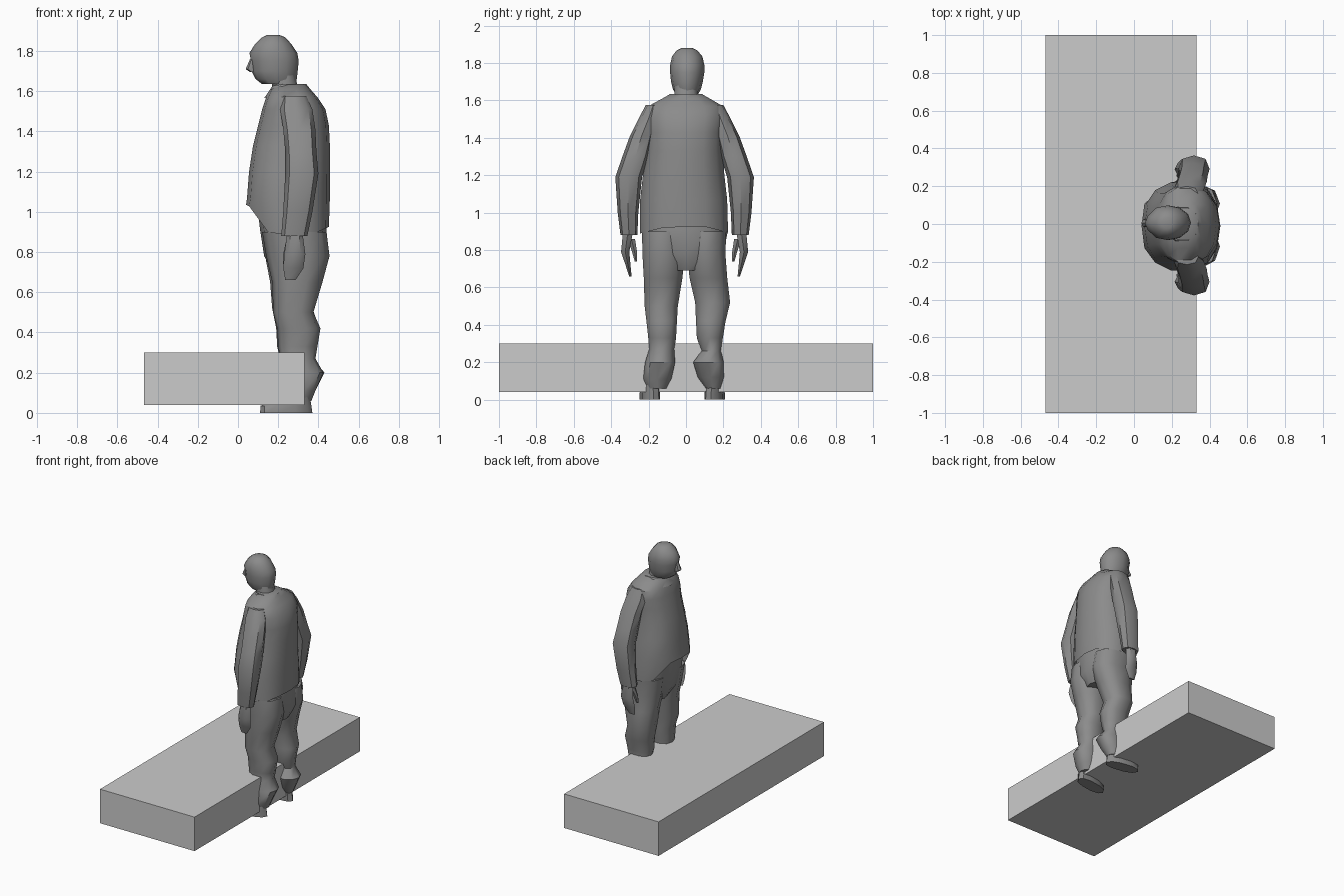
import bpy, bmesh, math


def material(name, v):
    m = bpy.data.materials.new(name)
    m.diffuse_color = (v, v, v, 1)
    return m


LIGHT = material("light grey", 0.6)
DARK = material("mid grey", 0.26)


def finish(name, bm, mat, smooth=True):
    bmesh.ops.recalc_face_normals(bm, faces=bm.faces)
    me = bpy.data.meshes.new(name)
    bm.to_mesh(me)
    bm.free()
    me.materials.append(mat)
    ob = bpy.data.objects.new(name, me)
    bpy.context.collection.objects.link(ob)
    if smooth:
        bpy.ops.object.select_all(action='DESELECT')
        ob.select_set(True)
        bpy.context.view_layer.objects.active = ob
        bpy.ops.object.shade_smooth_by_angle(angle=math.radians(45))
    return ob


def loft(name, rows, sides=10, power=0.85, caps=(True, True), warp=None):
    """Skin stacked rounded sections, each row = z, x min, x max, y min, y max."""
    bm = bmesh.new()
    rings = []
    for i, (z, x0, x1, y0, y1) in enumerate(rows):
        ring = []
        for k in range(sides):
            a = 2 * math.pi * k / sides
            c, s = math.cos(a), math.sin(a)
            c = math.copysign(abs(c) ** power, c)
            s = math.copysign(abs(s) ** power, s)
            p = ((x0 + x1) / 2 + c * (x1 - x0) / 2, (y0 + y1) / 2 + s * (y1 - y0) / 2, z)
            ring.append(bm.verts.new(warp(i, *p) if warp else p))
        rings.append(ring)
    for a, b in zip(rings, rings[1:]):
        for k in range(sides):
            n = (k + 1) % sides
            bm.faces.new((a[k], a[n], b[n], b[k]))
    if caps[0]:
        bm.faces.new(rings[0])
    if caps[1]:
        bm.faces.new(rings[-1])
    return finish(name, bm, DARK)


# Long slab in front of the figure
bm = bmesh.new()
bmesh.ops.create_cube(bm, size=1)
for v in bm.verts:
    v.co = (v.co.x * 0.8 - 0.068, v.co.y * 2, v.co.z * 0.26 + 0.17)
finish("slab", bm, LIGHT, smooth=False)


# Jacket, its hem lifted over the belly and dipping at the sides
def hem(i, x, y, z):
    if i == 0:
        if x < 0.16 and abs(y) < 0.15:
            z += 0.11
            x -= 0.05
        z -= 0.025 * max(0, abs(y) - 0.1) / 0.1
    return x, y, z


loft("jacket", [
    (0.925, 0.09, 0.452, -0.25, 0.23), (1.07, 0.045, 0.457, -0.25, 0.225),
    (1.2, 0.055, 0.457, -0.235, 0.21), (1.33, 0.075, 0.457, -0.215, 0.2),
    (1.43, 0.1, 0.452, -0.21, 0.2), (1.51, 0.12, 0.435, -0.215, 0.21),
    (1.57, 0.14, 0.395, -0.205, 0.2), (1.61, 0.16, 0.36, -0.13, 0.13),
    (1.635, 0.2, 0.34, -0.085, 0.085)],
    sides=14, caps=(False, True), warp=hem)

# Turned-up collar with its points at the throat
loft("collar", [
    (1.59, 0.13, 0.36, -0.11, 0.11), (1.635, 0.17, 0.34, -0.09, 0.09),
    (1.62, 0.19, 0.32, -0.07, 0.07)], caps=(False, False),
    warp=lambda i, x, y, z: (x, y, z - max(0, 0.2 - x) * 0.35))

# Neck and head, looking slightly down
loft("neck", [(1.56, 0.17, 0.31, -0.07, 0.07), (1.63, 0.17, 0.295, -0.065, 0.065),
              (1.7, 0.16, 0.28, -0.06, 0.06)])
loft("head", [
    (1.635, 0.12, 0.28, -0.055, 0.065), (1.66, 0.088, 0.292, -0.07, 0.08),
    (1.7, 0.068, 0.297, -0.08, 0.09), (1.75, 0.065, 0.302, -0.085, 0.098),
    (1.79, 0.057, 0.295, -0.085, 0.098), (1.835, 0.085, 0.265, -0.075, 0.088),
    (1.868, 0.12, 0.235, -0.05, 0.06), (1.88, 0.145, 0.205, -0.025, 0.035)],
    sides=12, power=1,
    warp=lambda i, x, y, z: (x, y * (0.8 if x < 0.1 else 1), z))
loft("nose", [(1.695, 0.06, 0.09, -0.015, 0.025), (1.71, 0.038, 0.09, -0.018, 0.028),
              (1.76, 0.06, 0.09, -0.008, 0.018)], sides=6)

# Trouser seat
loft("trouser_seat", [
    (0.69, 0.18, 0.41, -0.09, 0.09), (0.78, 0.13, 0.45, -0.2, 0.2),
    (0.91, 0.11, 0.44, -0.24, 0.225), (1.08, 0.09, 0.43, -0.21, 0.19)], sides=12)

# Trouser legs, creased at knee and ankle
loft("left_trouser_leg", [
    (0.06, 0.24, 0.365, -0.21, -0.1), (0.11, 0.21, 0.385, -0.232, -0.075),
    (0.2, 0.2, 0.425, -0.222, -0.055), (0.27, 0.21, 0.385, -0.2, -0.06),
    (0.33, 0.2, 0.395, -0.205, -0.05), (0.42, 0.195, 0.41, -0.215, -0.045),
    (0.5, 0.175, 0.375, -0.225, -0.04), (0.65, 0.17, 0.42, -0.23, -0.015),
    (0.78, 0.14, 0.455, -0.238, 0.0), (0.9, 0.12, 0.44, -0.24, 0.0)])
loft("right_trouser_leg", [
    (0.06, 0.24, 0.36, 0.1, 0.19), (0.12, 0.21, 0.39, 0.06, 0.205),
    (0.2, 0.2, 0.43, 0.035, 0.205), (0.26, 0.21, 0.38, 0.08, 0.19),
    (0.33, 0.195, 0.39, 0.055, 0.2), (0.42, 0.19, 0.405, 0.05, 0.215),
    (0.52, 0.17, 0.37, 0.045, 0.24), (0.65, 0.16, 0.41, 0.015, 0.225),
    (0.78, 0.135, 0.455, 0.0, 0.215), (0.9, 0.12, 0.44, 0.0, 0.22)])

# Shoes, toes turned out a little
for side, name, y in ((-1, "left_shoe", -0.18), (1, "right_shoe", 0.14)):
    loft(name, [
        (0.0, 0.11, 0.37, y - 0.05, y + 0.05), (0.035, 0.112, 0.365, y - 0.05, y + 0.05),
        (0.065, 0.18, 0.36, y - 0.045, y + 0.045), (0.12, 0.24, 0.355, y - 0.035, y + 0.035)],
        warp=lambda i, x, yy, z: (x, yy + side * (0.33 - x) * 0.15, z))

# Sleeves and hands
for s, name, out in ((-1, "left", 0.015), (1, "right", 0.0)):
    def part(label, rows, sides=8):
        full = []
        for z, x0, x1, inner, outer in rows:
            ys = sorted((s * (inner + out), s * (outer + out)))
            full.append((z, x0, x1, *ys))
        loft(name + label, full, sides)

    part("_sleeve", [
        (0.88, 0.215, 0.345, 0.245, 0.335), (1.0, 0.225, 0.37, 0.24, 0.35),
        (1.19, 0.235, 0.4, 0.22, 0.363), (1.3, 0.235, 0.39, 0.185, 0.325),
        (1.41, 0.225, 0.385, 0.16, 0.285), (1.51, 0.21, 0.37, 0.13, 0.235),
        (1.575, 0.22, 0.34, 0.12, 0.2)])
    part("_hand", [
        (0.66, 0.235, 0.285, 0.275, 0.29), (0.72, 0.225, 0.325, 0.28, 0.31),
        (0.79, 0.23, 0.335, 0.285, 0.335), (0.9, 0.245, 0.32, 0.265, 0.325)], 6)
    part("_thumb", [
        (0.74, 0.225, 0.245, 0.245, 0.26), (0.79, 0.225, 0.26, 0.245, 0.275),
        (0.86, 0.24, 0.28, 0.255, 0.3)], 6)
